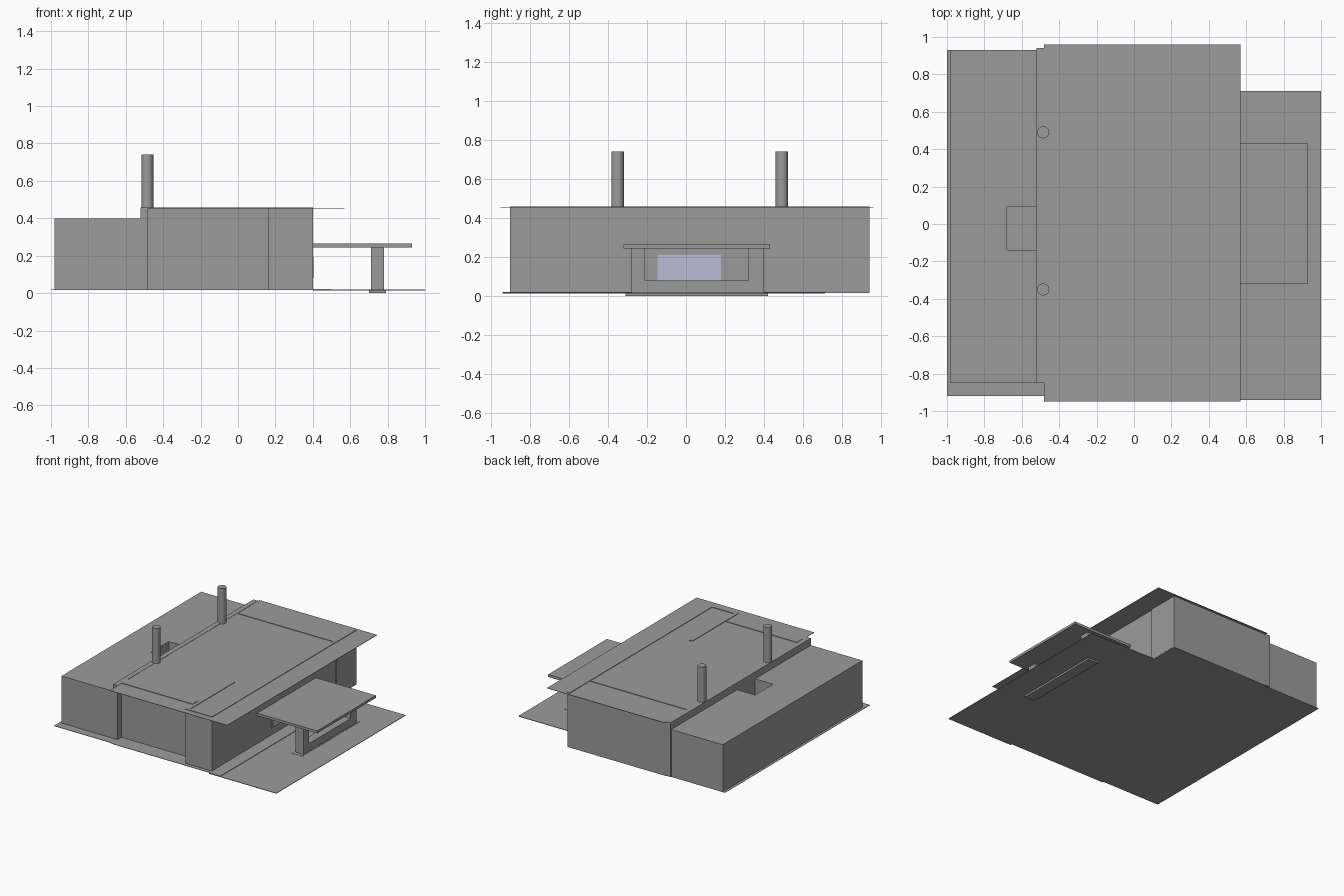
import bpy

if "Cube" in bpy.data.objects:
    bpy.data.objects.remove(bpy.data.objects["Cube"], do_unlink=True)


def material(name, rgb):
    m = bpy.data.materials.new(name)
    m.use_nodes = True
    m.diffuse_color = (*rgb, 1)
    m.node_tree.nodes["Principled BSDF"].inputs["Base Color"].default_value = (*rgb, 1)
    return m


GREY = material("concrete_grey", (0.33, 0.33, 0.33))
GLASS = material("pale_lavender_glass", (0.50, 0.50, 0.68))


def box(name, x, y, z, mat=GREY):
    """Box from (low, high) ranges on each axis."""
    ranges = (x, y, z)
    bpy.ops.mesh.primitive_cube_add(size=1, location=[(a + b) / 2 for a, b in ranges])
    ob = bpy.context.object
    ob.name = name
    ob.scale = [b - a for a, b in ranges]
    bpy.ops.object.transform_apply(location=False, rotation=False, scale=True)
    ob.data.materials.append(mat)
    return ob


FLOOR, ROOF = 0.02, 0.455

# Ground sheets
box("rear_ground", (-1, -0.48), (-0.92, 0.93), (0.017, FLOOR))
box("house_floor", (-0.48, 0.4), (-0.93, 0.94), (0.017, FLOOR))
box("terrace_ground", (0.4, 1), (-0.94, 0.71), (0.014, 0.018))
box("terrace_step", (0.4, 0.5), (-0.94, 0.71), (0.018, 0.022))

# Main hall, with a projecting front corner and a recessed front wall
box("main_hall", (-0.48, 0.395), (-0.8, 0.94), (FLOOR, ROOF))
box("front_corner", (0.16, 0.4), (-0.9, -0.8), (FLOOR, ROOF))
box("rear_wall", (-0.52, -0.48), (-0.85, 0.94), (FLOOR, 0.457))
box("back_corner", (0.38, 0.402), (0.68, 0.94), (FLOOR, 0.458))

# Thin overhanging roof and the wall tops showing through it
box("roof_sheet", (-0.48, 0.57), (-0.95, 0.96), (0.452, ROOF))
TOP = (ROOF, 0.459)
box("side_wall_top", (0.38, 0.4), (-0.9, 0.94), TOP)
box("back_wall_top", (-0.48, 0.38), (0.675, 0.685), TOP)
box("front_wall_top", (-0.48, 0.155), (-0.8, -0.73), TOP)
box("corner_wall_top", (0.19, 0.38), (-0.9, -0.875), TOP)
box("partition_top", (0.16, 0.19), (-0.9, -0.31), TOP)

# Low rear wing with an open shaft against the hall
wing = box("rear_wing", (-0.98, -0.52), (-0.85, 0.93), (FLOOR, 0.4))
cutter = box("shaft_cutter", (-0.68, -0.5), (-0.14, 0.09), (0.03, 0.6))
cutter.hide_render = True
cutter.hide_viewport = True
cut = wing.modifiers.new("shaft", "BOOLEAN")
cut.object = cutter
cut.solver = "EXACT"

# Chimneys
for name, y in (("front_chimney", -0.35), ("back_chimney", 0.49)):
    bpy.ops.mesh.primitive_cylinder_add(vertices=32, radius=0.032, depth=0.3,
                                        location=(-0.485, y, 0.59))
    bpy.context.object.name = name
    bpy.context.object.data.materials.append(GREY)
    bpy.ops.object.shade_smooth_by_angle()

# Canopy on a frame support
box("canopy", (0.395, 0.93), (-0.32, 0.43), (0.245, 0.265))
box("support_footing", (0.70, 0.79), (-0.31, 0.42), (0, FLOOR))
LEG = (0.71, 0.78)
box("support_beam", LEG, (-0.28, 0.40), (FLOOR, 0.08))
box("left_support_post", LEG, (-0.28, -0.21), (0.08, 0.245))
box("right_support_post", LEG, (0.32, 0.40), (0.08, 0.245))

# Window under the canopy
box("window_frame", (0.393, 0.4), (-0.145, 0.18), (0.08, 0.21), GLASS)
box("window_pane", (0.4, 0.403), (-0.13, 0.17), (0.08, 0.195), GLASS)
